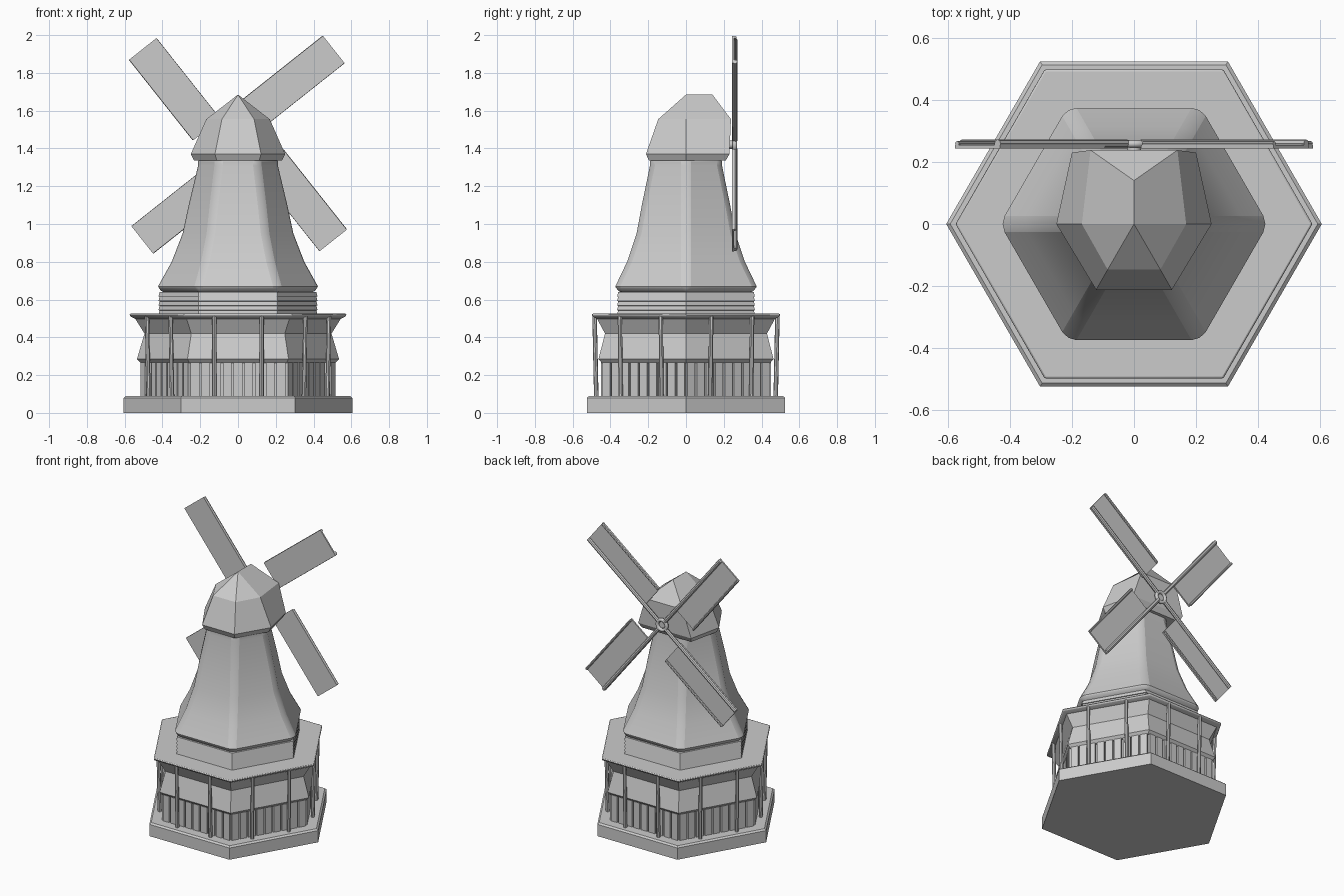
import bpy, bmesh, math
from mathutils import Vector, Matrix

if "Cube" in bpy.data.objects:
    bpy.data.objects.remove(bpy.data.objects["Cube"], do_unlink=True)

grey = bpy.data.materials.new("plain_grey")
grey.use_nodes = True
COLOUR = (0.6, 0.6, 0.6, 1)
grey.diffuse_color = COLOUR
grey.node_tree.nodes["Principled BSDF"].inputs["Base Color"].default_value = COLOUR


def finish(name, bm, bevel=0, limit=50, smooth=35):
    bmesh.ops.remove_doubles(bm, verts=bm.verts, dist=0.0001)
    bmesh.ops.recalc_face_normals(bm, faces=bm.faces)
    mesh = bpy.data.meshes.new(name)
    bm.to_mesh(mesh)
    bm.free()
    mesh.materials.append(grey)
    ob = bpy.data.objects.new(name, mesh)
    bpy.context.collection.objects.link(ob)
    bpy.ops.object.select_all(action="DESELECT")
    ob.select_set(True)
    bpy.context.view_layer.objects.active = ob
    bpy.ops.object.shade_smooth_by_angle(angle=math.radians(smooth))
    if bevel:
        mod = ob.modifiers.new("soft_edges", "BEVEL")
        mod.width, mod.segments = bevel, 2
        mod.limit_method, mod.angle_limit = "ANGLE", math.radians(limit)
    return ob


def loft(bm, rings):
    loops = [[bm.verts.new(p) for p in ring] for ring in rings]
    for a, b in zip(loops, loops[1:]):
        n = len(a)
        for i in range(n):
            bm.faces.new((a[i], a[(i + 1) % n], b[(i + 1) % n], b[i]))
    bm.faces.new(loops[0][::-1])
    bm.faces.new(loops[-1])


def hexagon(r, z):
    return [(r * math.cos(k * math.pi / 3), r * math.sin(k * math.pi / 3), z) for k in range(6)]


def hex_part(name, profile, **kw):
    bm = bmesh.new()
    loft(bm, [hexagon(r, z) for r, z in profile])
    return finish(name, bm, **kw)


def box(bm, size, matrix):
    bmesh.ops.create_cube(bm, size=1, matrix=matrix @ Matrix.Diagonal((*size, 1)))


def rod(bm, a, b, r, sides=8):
    a, b = Vector(a), Vector(b)
    turn = (b - a).to_track_quat("Z", "Y").to_matrix().to_4x4()
    bmesh.ops.create_cone(bm, cap_ends=True, segments=sides, radius1=r, radius2=r,
                          depth=(b - a).length, matrix=Matrix.Translation((a + b) / 2) @ turn)


# Frames of the six sides: local x runs along the wall, y points outward
SIDES = [Matrix.Rotation(k * math.pi / 3, 4, "Z") for k in range(6)]

# Plinth, ground floor and balcony
hex_part("plinth", [(0.605, 0), (0.605, 0.08), (0.592, 0.09)])
hex_part("lower_wall", [(0.5, 0.08), (0.5, 0.28)])
hex_part("ground_floor", [(0.515, 0.265), (0.535, 0.285), (0.495, 0.42), (0.545, 0.5), (0.5, 0.51)])
hex_part("balcony", [(0.545, 0.498), (0.575, 0.513), (0.575, 0.525)], bevel=0.02)

# Vertical boards around the lower wall
bm = bmesh.new()
for side in SIDES:
    for i in range(9):
        box(bm, (0.046, 0.02, 0.18), side @ Matrix.Translation(((i - 4) * 0.057, 0.441, 0.178)))
finish("wall_boards", bm)

# Posts, two to each side
bm = bmesh.new()
for side in SIDES:
    for x in (-0.125, 0.125):
        rod(bm, side @ Vector((x, 0.475, 0.085)), side @ Vector((x, 0.484, 0.515)), 0.012)
finish("balcony_posts", bm)

# Clapboard band below the tower
bands, base, step = [], 0.52, 0.024
for i in range(5):
    z = base + i * step
    bands += [(0.421, z), (0.415, z + step - 0.001)]
hex_part("clapboard_band", bands, smooth=20)

# Tapering tower
hex_part("tower", [(0.415, 0.635), (0.432, 0.67), (0.36, 0.8), (0.302, 0.95), (0.27, 1.1),
                   (0.22, 1.31), (0.22, 1.36)], bevel=0.03)

# Cap with a ridge running toward the sails
def cap_ring(side_x, back_x, back_y, front_x, front_y, z):
    return [(side_x, 0, z), (back_x, back_y, z), (-back_x, back_y, z),
            (-side_x, 0, z), (-front_x, front_y, z), (front_x, front_y, z)]

bm = bmesh.new()
loft(bm, [cap_ring(0.232, 0.185, 0.21, 0.112, -0.195, 1.335),
          cap_ring(0.25, 0.2, 0.23, 0.122, -0.212, 1.37),
          cap_ring(0.168, 0.14, 0.238, 0.085, -0.147, 1.555)][:2])
bmesh.ops.delete(bm, geom=[f for f in bm.faces if f.calc_center_median().z > 1.369], context="FACES_ONLY")
loft_low = cap_ring(0.25, 0.2, 0.23, 0.122, -0.212, 1.37)
loft_high = cap_ring(0.168, 0.14, 0.238, 0.085, -0.147, 1.555)
lo, hi = ([bm.verts.new(p) for p in ring] for ring in (loft_low, loft_high))
for i in range(6):
    bm.faces.new((lo[i], lo[(i + 1) % 6], hi[(i + 1) % 6], hi[i]))
peak, ridge = bm.verts.new((0, 0, 1.685)), bm.verts.new((0, 0.14, 1.685))
for face in ((hi[0], hi[1], ridge, peak), (hi[1], hi[2], ridge), (hi[2], hi[3], peak, ridge),
             (hi[3], hi[4], peak), (hi[4], hi[5], peak), (hi[5], hi[0], peak)):
    bm.faces.new(face)
finish("cap", bm, smooth=20)

# Sails: four offset boards, each with a stock and a rim
HUB = Vector((0, 0.255, 1.42))
boards, frames = bmesh.new(), bmesh.new()
for k in range(4):
    a = math.radians(38.4 + 90 * k)
    u, v = Vector((math.cos(a), 0, math.sin(a))), Vector((-math.sin(a), 0, math.cos(a)))
    at = lambda along, across, y=0.004: HUB + u * along + v * across + Vector((0, y, 0))
    turn = Matrix.Rotation(-a, 4, "Y")
    box(boards, (0.545, 0.01, 0.184), Matrix.Translation(at(0.438, 0.08, -0.006)) @ turn)
    rod(frames, at(0.035, 0), at(0.708, 0), 0.013)
    rod(frames, at(0.17, 0.166), at(0.708, 0.166), 0.008)
finish("sail_boards", boards)
finish("sail_frames", frames)

# Hub ring and axle
bpy.ops.mesh.primitive_torus_add(major_radius=0.035, minor_radius=0.012, major_segments=16,
                                 minor_segments=8, location=HUB + Vector((0, 0.003, 0)),
                                 rotation=(math.pi / 2, 0, 0))
ring = bpy.context.object
ring.name = "hub_ring"
ring.data.materials.append(grey)
bpy.ops.object.shade_smooth_by_angle(angle=math.radians(60))
bm = bmesh.new()
rod(bm, (0, 0.15, HUB.z), (0, 0.258, HUB.z), 0.022, 12)
finish("axle", bm)
